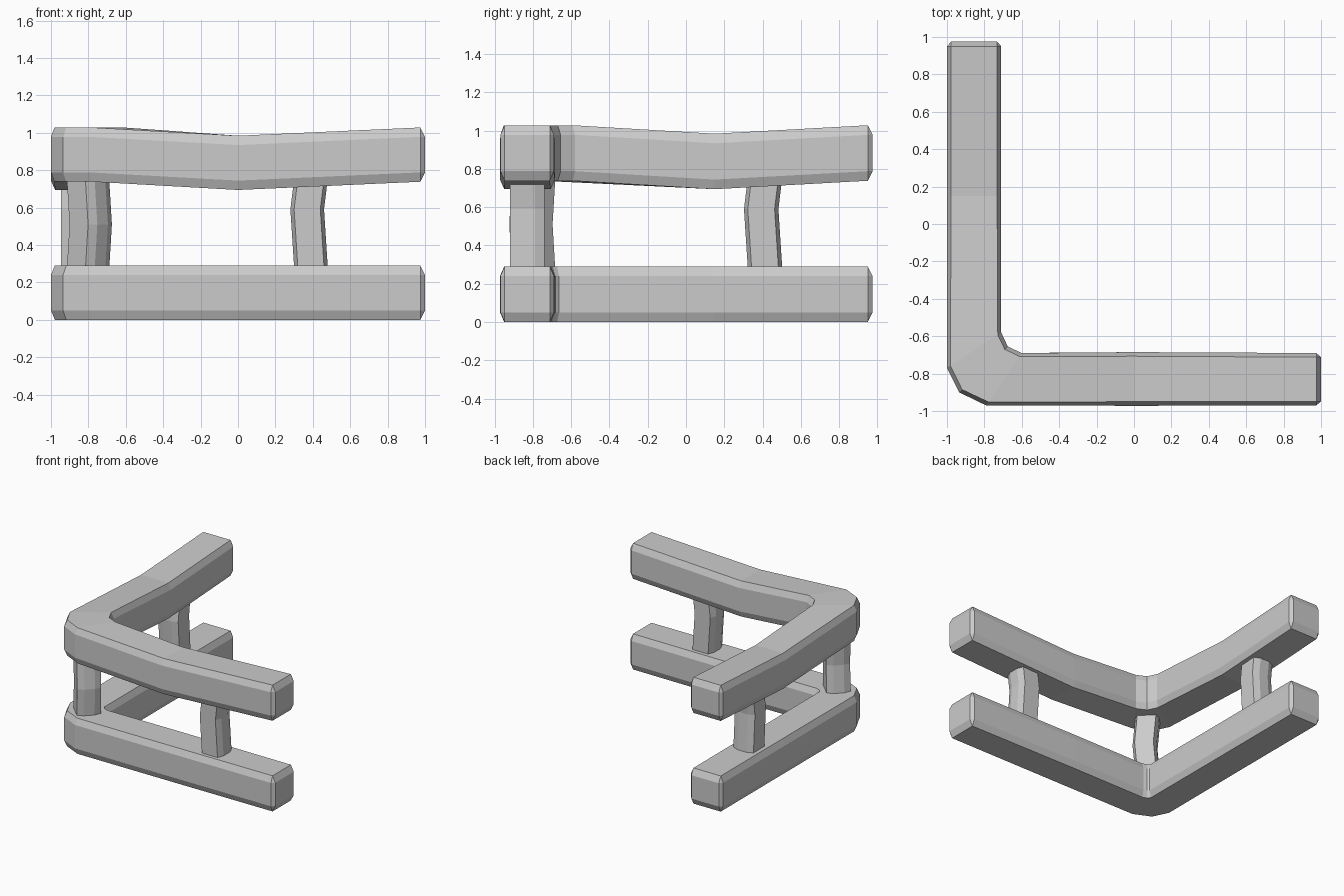
import bpy
import bmesh
from math import radians
from mathutils import Vector, Matrix

if "Cube" in bpy.data.objects:
    bpy.data.objects.remove(bpy.data.objects["Cube"])

H = 0.29            # rail height
CH, CV = 0.022, 0.05  # rail chamfer: sideways, vertical


def finish(name, bm):
    bmesh.ops.recalc_face_normals(bm, faces=bm.faces)
    me = bpy.data.meshes.new(name)
    bm.to_mesh(me)
    bm.free()
    ob = bpy.data.objects.new(name, me)
    bpy.context.collection.objects.link(ob)
    return ob


def loft(bm, rings):
    n = len(rings[0])
    for a, b in zip(rings, rings[1:]):
        for k in range(n):
            bm.faces.new((a[k], a[(k + 1) % n], b[(k + 1) % n], b[k]))


def rail(name, stations):
    """Loft a chamfered beam through (outer xy, inner xy, base z)."""
    bm = bmesh.new()
    rings = []
    for o, i, z in stations:
        o, i = Vector(o), Vector(i)
        d = (i - o).normalized() * CH
        pts = [(o + d, 0), (i - d, 0), (i, CV), (i, H - CV),
               (i - d, H), (o + d, H), (o, H - CV), (o, CV)]
        rings.append([bm.verts.new((p.x, p.y, z + h)) for p, h in pts])
    loft(bm, rings)
    # tapered end caps
    for ring, (o, i, z), out in ((rings[0], stations[0], Vector((0.025, 0))),
                                 (rings[-1], stations[-1], Vector((0, 0.025)))):
        o, i = Vector(o) + out, Vector(i) + out
        d = (i - o).normalized() * CH
        q = [bm.verts.new((p.x, p.y, z + h)) for p, h in
             ((o + d, CV), (i - d, CV), (i - d, H - CV), (o + d, H - CV))]
        bm.faces.new(q)
        for k in range(4):
            a, b = ring[2 * k], ring[2 * k + 1]
            c = ring[(2 * k + 2) % 8]
            bm.faces.new((a, b, q[(k + 1) % 4], q[k]))
            bm.faces.new((b, c, q[(k + 1) % 4]))
    return finish(name, bm)


def stations(inner, z_end, z_dip):
    outer = [(-0.79, -0.97), (-0.935, -0.90), (-1.0, -0.77)]
    corner = [(o, i, z_end) for o, i in zip(outer, inner)]
    return ([((0.975, -0.97), (0.975, -0.69), z_end), ((0, -0.972), (0, -0.685), z_dip)]
            + corner
            + [((-1, 0.15), (-0.71, 0.15), z_dip), ((-1, 0.95), (-0.71, 0.95), z_end)])


# rails
rail("lower_rail", stations([(-0.67, -0.69), (-0.697, -0.682), (-0.71, -0.665)], 0.0, 0.0))
rail("upper_rail", stations([(-0.60, -0.69), (-0.675, -0.655), (-0.71, -0.58)], 0.738, 0.694))


# bent posts with chamfered section
def post(name, x, y, angle, z_mid):
    bm = bmesh.new()
    w, c1, c2 = 0.09, 0.02, 0.05
    sec = [(w, c2 - w), (w, w - c2), (w - c1, w), (c1 - w, w),
           (-w, w - c2), (-w, c2 - w), (c1 - w, -w), (w - c1, -w)]
    rot = Matrix.Rotation(radians(angle), 4, 'Z')
    rings = []
    for shift, z in ((0.0, 0.25), (-0.022, z_mid), (0.0, 0.77)):
        rings.append([bm.verts.new(rot @ Vector((u + shift, v, z)) + Vector((x, y, 0)))
                      for u, v in sec])
    loft(bm, rings)
    bm.faces.new(rings[0])
    bm.faces.new(rings[-1])
    return finish(name, bm)


post("front_post", 0.392, -0.83, 0, 0.59)
post("side_post", -0.855, 0.415, 90, 0.59)
post("corner_post", -0.803, -0.795, 135, 0.51)
